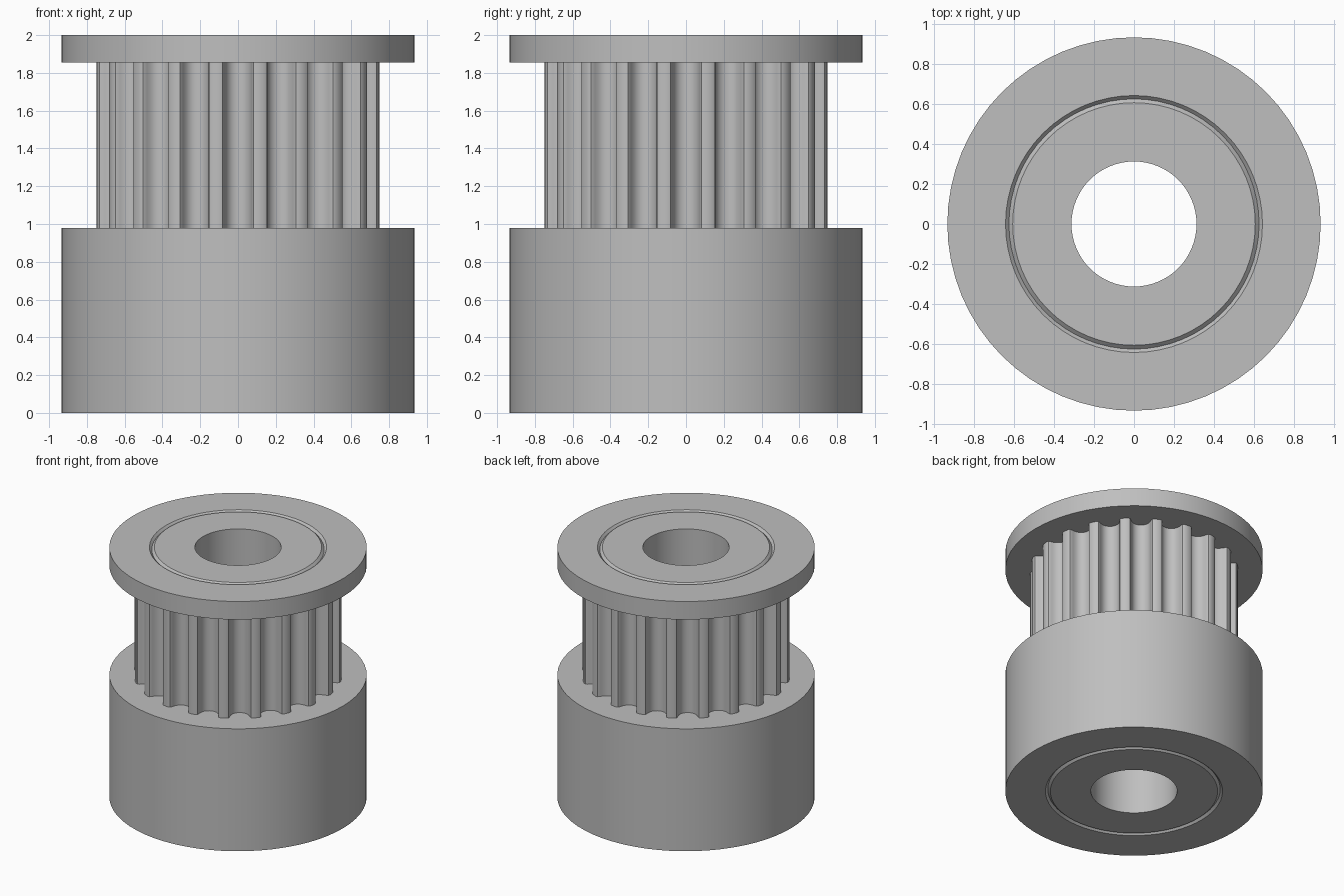
import bpy, bmesh
from math import pi, sin, cos, sqrt
from mathutils import Vector

if "Cube" in bpy.data.objects:
    bpy.data.objects.remove(bpy.data.objects["Cube"], do_unlink=True)

SEGMENTS = 64
TEETH = 20
BORE, RIM, TIP = 0.313, 0.934, 0.755
BASE_TOP, FLANGE_BOTTOM, TOP = 0.98, 1.855, 2.0

metal = bpy.data.materials.new("grey_metal")
metal.use_nodes = True
grey = (0.52, 0.52, 0.52, 1)
metal.diffuse_color = grey
metal.node_tree.nodes["Principled BSDF"].inputs["Base Color"].default_value = grey


def finish(name, bm):
    bmesh.ops.recalc_face_normals(bm, faces=bm.faces)
    mesh = bpy.data.meshes.new(name)
    bm.to_mesh(mesh)
    bm.free()
    mesh.materials.append(metal)
    obj = bpy.data.objects.new(name, mesh)
    bpy.context.collection.objects.link(obj)
    bpy.ops.object.select_all(action='DESELECT')
    obj.select_set(True)
    bpy.context.view_layer.objects.active = obj
    bpy.ops.object.shade_smooth_by_angle(angle=pi / 6)
    return obj


def loop(bm, points):
    verts = [bm.verts.new(p) for p in points]
    return [bm.edges.new((a, b)) for a, b in zip(verts, verts[1:] + verts[:1])]


def lathe(name, profile):
    """Revolve a closed (radius, height) outline about z."""
    bm = bmesh.new()
    edges = loop(bm, [(r, 0, z) for r, z in profile])
    bmesh.ops.spin(bm, geom=bm.verts[:] + edges, cent=(0, 0, 0), axis=(0, 0, 1),
                   angle=2 * pi, steps=SEGMENTS, use_duplicate=False)
    bmesh.ops.remove_doubles(bm, verts=bm.verts, dist=1e-5)
    return finish(name, bm)


def grooved_ring(name, face_z, inner_z):
    """Bored disc with a fine V groove in its outward end face."""
    depth = 0.018 if inner_z > face_z else -0.018
    return lathe(name, [(BORE, face_z), (0.607, face_z), (0.626, face_z + depth),
                        (0.643, face_z), (RIM, face_z), (RIM, inner_z), (BORE, inner_z)])


grooved_ring("base_hub", 0, BASE_TOP)
grooved_ring("top_flange", TOP, FLANGE_BOTTOM)

# Rounded belt groove: half outline as (half width, depth), mouth to floor
half = [(0.096, 0), (0.081, 0.005), (0.075, 0.016), (0.072, 0.030), (0.068, 0.043),
        (0.063, 0.055), (0.056, 0.067), (0.045, 0.079), (0.031, 0.088), (0.016, 0.093), (0, 0.095)]
groove = [(-w, d) for w, d in half] + [(w, d) for w, d in half[-2::-1]]
mouth = sqrt(TIP ** 2 - half[0][0] ** 2)

outline = []
for i in range(TEETH):
    a = 2 * pi * i / TEETH
    for w, d in groove:
        r = mouth - d
        outline.append((r * cos(a) - w * sin(a), r * sin(a) + w * cos(a), BASE_TOP))
    tip = a + pi / TEETH
    outline.append((TIP * cos(tip), TIP * sin(tip), BASE_TOP))

# Toothed drum between the hub and the flange
bm = bmesh.new()
edges = loop(bm, outline)
edges += loop(bm, [(BORE * cos(2 * pi * k / SEGMENTS), BORE * sin(2 * pi * k / SEGMENTS), BASE_TOP)
                   for k in range(SEGMENTS)])
bmesh.ops.triangle_fill(bm, edges=edges, use_beauty=True, normal=(0, 0, 1))
ext = bmesh.ops.extrude_face_region(bm, geom=bm.faces[:], use_keep_orig=True)
bmesh.ops.translate(bm, vec=Vector((0, 0, FLANGE_BOTTOM - BASE_TOP)),
                    verts=[g for g in ext["geom"] if isinstance(g, bmesh.types.BMVert)])
finish("toothed_drum", bm)
